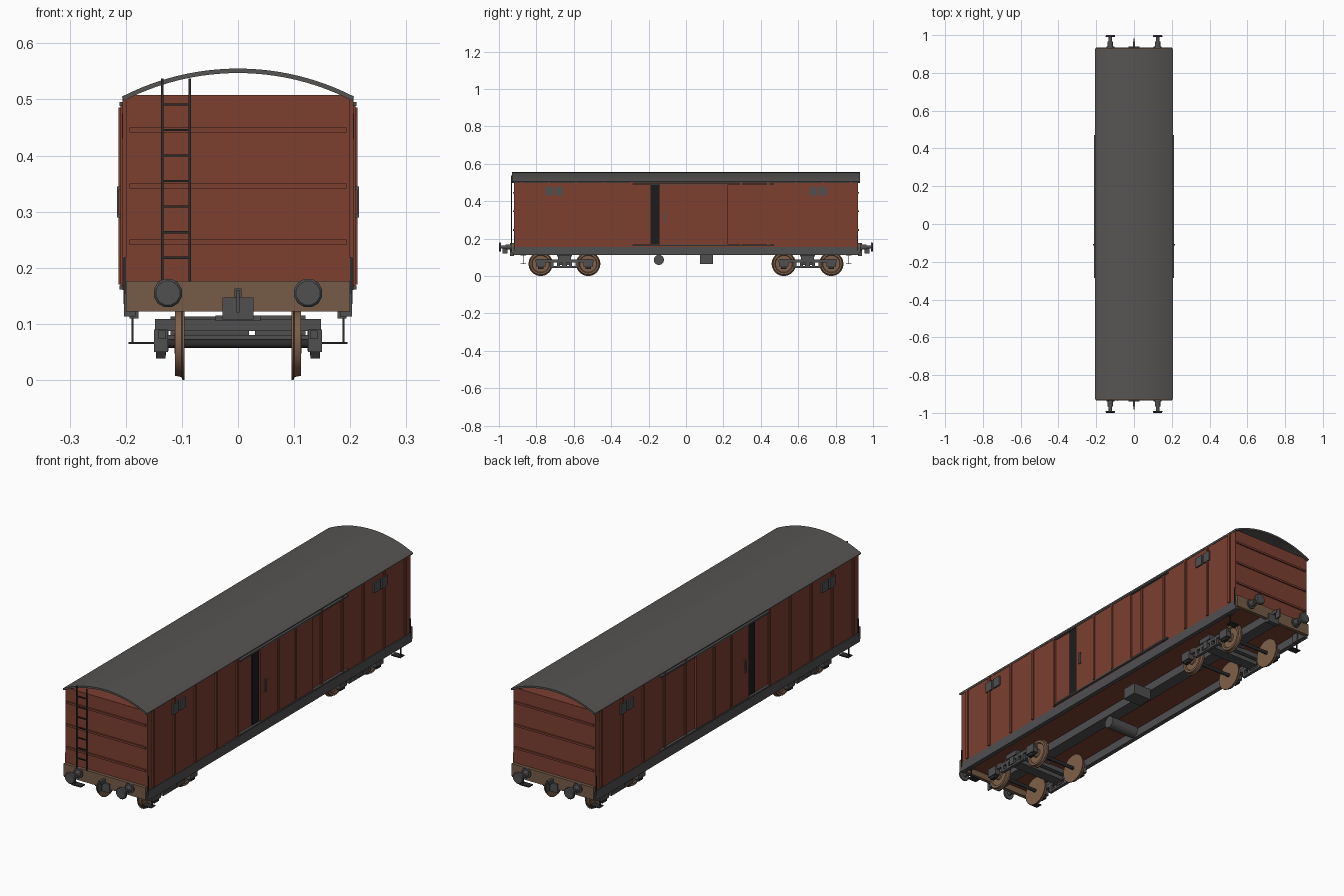
import bpy, bmesh, math
from mathutils import Vector

if "Cube" in bpy.data.objects:
    bpy.data.objects.remove(bpy.data.objects["Cube"])


def material(name, rgb):
    m = bpy.data.materials.new(name)
    m.diffuse_color = (*rgb, 1)
    m.use_nodes = True
    m.node_tree.nodes["Principled BSDF"].inputs["Base Color"].default_value = m.diffuse_color
    return m


RED = material("oxide red", (0.20, 0.05, 0.03))
ROOF = material("roof grey", (0.095, 0.09, 0.086))
STEEL = material("frame grey", (0.08, 0.08, 0.083))
DARK = material("dark iron", (0.025, 0.025, 0.025))
WOOD = material("headstock brown", (0.18, 0.108, 0.064))
RUST = material("wheel brown", (0.21, 0.118, 0.068))
BLACK = material("opening black", (0.012, 0.012, 0.012))


def finish(name, bm, mat, smooth=False):
    bmesh.ops.recalc_face_normals(bm, faces=bm.faces)
    me = bpy.data.meshes.new(name)
    bm.to_mesh(me)
    bm.free()
    me.materials.append(mat)
    ob = bpy.data.objects.new(name, me)
    bpy.context.collection.objects.link(ob)
    if smooth:
        bpy.ops.object.select_all(action='DESELECT')
        ob.select_set(True)
        bpy.context.view_layer.objects.active = ob
        bpy.ops.object.shade_smooth_by_angle(angle=math.radians(35))
    return ob


def boxes(name, mat, items, mx=False, my=False):
    """Each item is (x0,x1,y0,y1,z0,z1); mx / my repeat it mirrored."""
    bm = bmesh.new()
    for x0, x1, y0, y1, z0, z1 in items:
        for sx in ((1, -1) if mx else (1,)):
            for sy in ((1, -1) if my else (1,)):
                vs = bmesh.ops.create_cube(bm, size=1)["verts"]
                for v in vs:
                    v.co = Vector((sx * ((x0 + x1) / 2 + v.co.x * (x1 - x0)),
                                   sy * ((y0 + y1) / 2 + v.co.y * (y1 - y0)),
                                   (z0 + z1) / 2 + v.co.z * (z1 - z0)))
    return finish(name, bm, mat)


def lathe(name, mat, axis, places, profile, seg=24):
    """Turn (offset, radius) points round the x or y axis; place = (centre, direction)."""
    bm = bmesh.new()
    for c, d in places:
        rings = []
        for t, r in profile:
            ring = []
            for i in range(seg):
                a = 2 * math.pi * (i + 0.5) / seg
                u, w = r * math.cos(a), r * math.sin(a)
                off = (t * d, u, w) if axis == 'X' else (u, t * d, w)
                ring.append(bm.verts.new(Vector(c) + Vector(off)))
            rings.append(ring)
        for a, b in zip(rings, rings[1:]):
            for i in range(seg):
                j = (i + 1) % seg
                bm.faces.new((a[i], a[j], b[j], b[i]))
        bm.faces.new(rings[0])
        bm.faces.new(rings[-1])
    return finish(name, bm, mat, True)


# Body and end ribs
boxes("body", RED, [(-.2, .2, -.92, .92, .15, .508)])
boxes("end_ribs", RED, [(-.193, .193, .92, .926, z, z + .009) for z in (.241, .341, .441)], my=True)

# Side posts, left out across the doorway
posts = [-.88 + i * .1467 for i in range(13)]
boxes("side_posts", RED, [(.2, .206, y - .006, y + .006, .16, .503)
                          for y in posts if not -.22 < y < .24], mx=True)

# Arched open-ended roof shell
R, cz, half = .453, .102, math.asin(.207 / .453)
N = 24
arc = [(-half + 2 * half * i / N) for i in range(N + 1)]
section = [(R * math.sin(a), cz + R * math.cos(a)) for a in arc]
section += [((R - .008) * math.sin(a), cz + (R - .008) * math.cos(a)) for a in reversed(arc)]
bm = bmesh.new()
near = [bm.verts.new((x, -.93, z)) for x, z in section]
far = [bm.verts.new((x, .93, z)) for x, z in section]
n = len(section)
for i in range(n):
    j = (i + 1) % n
    bm.faces.new((near[i], near[j], far[j], far[i]))
for ring in (near, far):
    for i in range(N):
        bm.faces.new((ring[i], ring[i + 1], ring[n - 2 - i], ring[n - 1 - i]))
finish("roof", bm, ROOF, True)

# Sliding doors, opening gap, rails, handles
boxes("sliding_doors", RED, [(.2, .209, -.142, .225, .168, .488)], mx=True)
boxes("door_ribs", RED, [(.209, .213, y - .005, y + .005, .17, .486)
                         for y in (-.018, .104)], mx=True)
boxes("door_gap", BLACK, [(.2, .204, -.19, -.145, .17, .49)], mx=True)
boxes("door_rails", STEEL, [(.2, .211, -.285, .47, .488, .495),
                            (.2, .211, -.285, .47, .161, .168)], mx=True)
boxes("door_handles", STEEL, [(.212, .216, -.115, -.107, .29, .345),
                              (.208, .214, -.115, -.107, .29, .296),
                              (.208, .214, -.115, -.107, .339, .345)], mx=True)

# Ventilator plates
boxes("vents", STEEL, [(.2, .207, a, a + .04, .43, .475) for a in (.66, .71)], mx=True, my=True)

# Ladder on the front end
boxes("ladder", DARK, [(x - .002, x + .002, -.936, -.931, .175, .537) for x in (-.135, -.086)]
      + [(-.135, -.086, -.935, -.931, .216 + i * .0455, .220 + i * .0455) for i in range(7)])

# Underframe
boxes("solebars", STEEL, [(.183, .203, -.925, .925, .113, .155)], mx=True)
boxes("centre_sill", STEEL, [(-.028, .028, -.92, .92, .112, .15)])
boxes("headstocks", WOOD, [(-.2, .2, .918, .934, .122, .176)], my=True)
boxes("draw_plates", STEEL, [(-.028, .028, .92, .94, .108, .147)], my=True)
boxes("draw_hooks", STEEL, [(-.006, .006, .934, .965, .147, .163),
                            (-.003, .003, .955, .982, .12, .16)], my=True)
boxes("corner_handrails", DARK, [(.2, .204, .915, .919, .135, .218)], mx=True, my=True)

# Corner steps on hangers
boxes("step_brackets", STEEL, [(.177, .193, .855, .885, .11, .15)], mx=True, my=True)
boxes("steps", DARK, [(.186, .190, .868, .872, .065, .115),
                      (.15, .195, .855, .885, .064, .068)], mx=True, my=True)

# Buffers
corners = [((x, 0, .155), s) for x in (-.125, .125) for s in (1, -1)]
lathe("buffers", STEEL, 'Y', corners,
      [(.93, .022), (.94, .022), (.94, .015), (.965, .015), (.965, .009),
       (.989, .009), (.989, .026), (.996, .026), (1.0, .022)], 12)

# Brake cylinder and equipment box
lathe("brake_cylinder", STEEL, 'X', [((-.05, -.145, .086), 1)], [(-.07, .027), (.07, .027)])
boxes("equipment_box", STEEL, [(.03, .12, .075, .145, .065, .115)])

# Bogies: wheels, axles, frames
axle_ys = [s * (.65 + d) for s in (-1, 1) for d in (-.127, .127)]
lathe("wheels", RUST, 'X', [((sx * .095, y, .065), sx) for y in axle_ys for sx in (1, -1)],
      [(0, .02), (0, .065), (.004, .065), (.006, .060), (.017, .058), (.017, .048),
       (.012, .045), (.012, .02), (.018, .018)], 28)
lathe("axles", DARK, 'X', [((0, y, .065), 1) for y in axle_ys], [(-.13, .008), (.13, .008)], 12)
boxes("axle_boxes", STEEL, [(.125, .15, y - .025, y + .025, .05, .09) for y in axle_ys], mx=True)
boxes("axle_box_keeps", DARK, [(.129, .146, y - .015, y + .015, .038, .05) for y in axle_ys], mx=True)
frames, bolsters = [], []
for y in (-.65, .65):
    frames += [(.128, .142, y - .155, y + .155, .073, .088),
               (.128, .142, y - .075, y + .075, .044, .054)]
    frames += [(.128, .142, y + d - .008, y + d + .008, .05, .078) for d in (-.067, -.033, .033, .067)]
    frames += [(.124, .146, y - .014, y + .014, .052, .09)]
    bolsters += [(-.148, .148, y - .035, y + .035, .087, .109),
                 (-.125, .125, y - .025, y + .025, .06, .08),
                 (-.04, .04, y - .04, y + .04, .105, .115)]
boxes("bogie_side_frames", STEEL, frames, mx=True)
boxes("bogie_bolsters", STEEL, bolsters)
